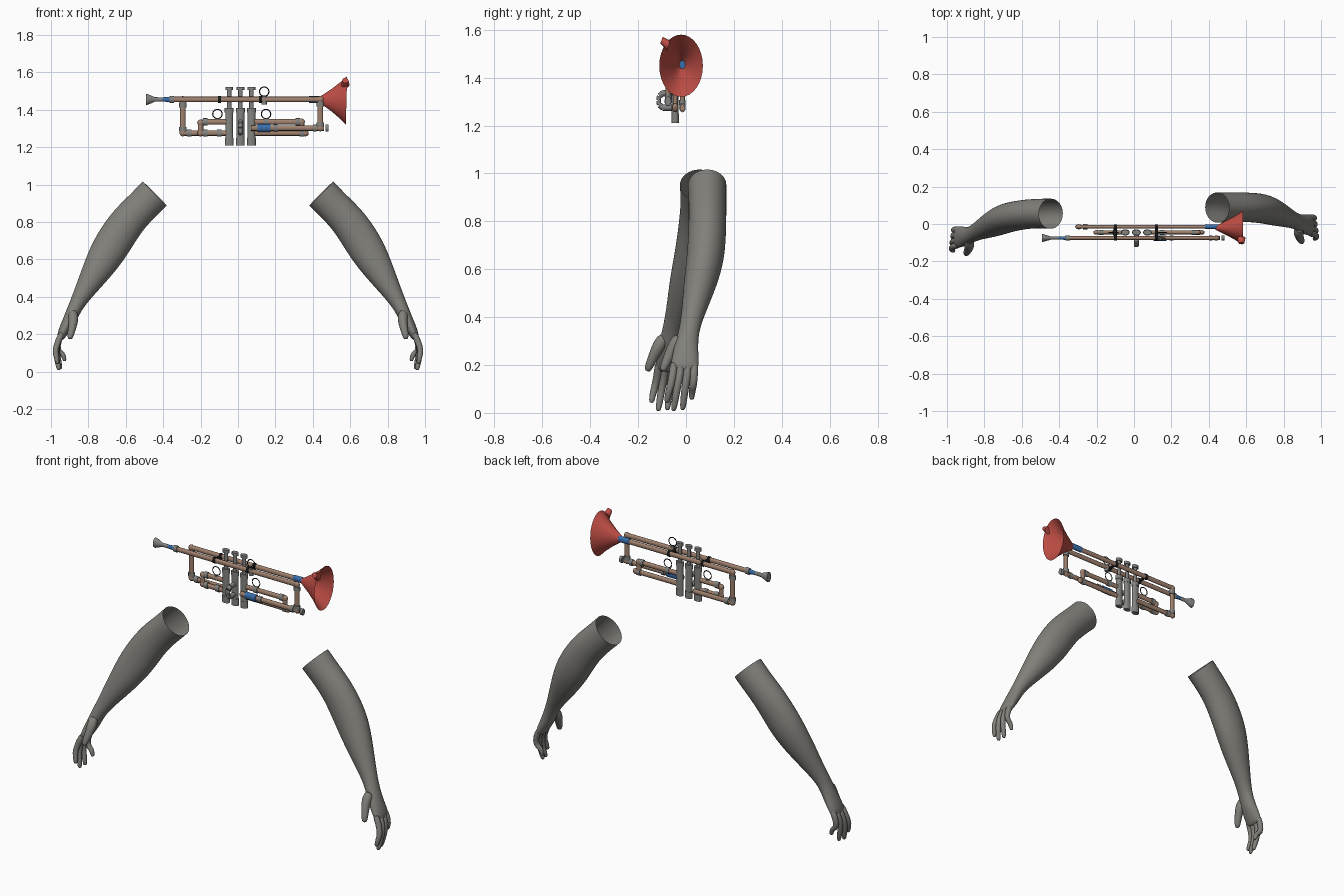
import bpy, bmesh, math
from mathutils import Vector as V

if "Cube" in bpy.data.objects:
    bpy.data.objects.remove(bpy.data.objects["Cube"])


def mat(name, rgb):
    m = bpy.data.materials.new(name)
    m.diffuse_color = (*rgb, 1)
    m.use_nodes = True
    m.node_tree.nodes["Principled BSDF"].inputs["Base Color"].default_value = m.diffuse_color
    return m


SKIN = mat("grey_skin", (0.22, 0.215, 0.195))
BRASS = mat("tan_brass", (0.36, 0.225, 0.16))
STEEL = mat("grey_metal", (0.23, 0.23, 0.22))
RED = mat("red_bell", (0.52, 0.075, 0.06))
BLUE = mat("blue_sleeve", (0.04, 0.16, 0.42))
BLACK = mat("black_clamp", (0.01, 0.01, 0.01))


def loft(name, secs, m, sides=12, cap0=True, cap1=True, sub=0, squash=False, loop=False):
    """Skin rings along a path; each section is (centre, radius across, radius along y)."""
    bm = bmesh.new()
    pts = [V(s[0]) for s in secs]
    n = len(pts)
    rings = []
    for i, (c, ra, rb) in enumerate(secs):
        if loop:
            t = pts[(i + 1) % n] - pts[i - 1]
        else:
            t = pts[min(i + 1, n - 1)] - pts[max(i - 1, 0)]
        t.normalize()
        up = V((0, 1, 0)) if abs(t.y) < 0.9 else V((1, 0, 0))
        a = up.cross(t).normalized()
        b = t.cross(a)
        ring = []
        for k in range(sides):
            w = math.tau * k / sides
            p = pts[i] + a * ra * math.cos(w) + b * rb * math.sin(w)
            if squash:
                p.y = -0.045 + 0.7 * p.y
            ring.append(bm.verts.new(p))
        rings.append(ring)
    for i in range(n if loop else n - 1):
        r, q = rings[i], rings[(i + 1) % n]
        for k in range(sides):
            j = (k + 1) % sides
            bm.faces.new((r[k], r[j], q[j], q[k]))
    if not loop:
        if cap0:
            bm.faces.new(rings[0][::-1])
        if cap1:
            bm.faces.new(rings[-1])
    me = bpy.data.meshes.new(name)
    bm.to_mesh(me)
    bm.free()
    me.materials.append(m)
    ob = bpy.data.objects.new(name, me)
    bpy.context.collection.objects.link(ob)
    if sub:
        ob.modifiers.new("smooth", "SUBSURF").levels = sub
        ob.modifiers["smooth"].render_levels = sub
    bpy.context.view_layer.objects.active = ob
    bpy.ops.object.select_all(action="DESELECT")
    ob.select_set(True)
    bpy.ops.object.shade_smooth_by_angle(angle=math.radians(80 if sub else 40))
    return ob


def rod(name, a, b, r, m, r2=None):
    r2 = r if r2 is None else r2
    return loft(name, [(a, r, r), (b, r2, r2)], m, 16, squash=True)


# ---------- arms: x, z, radius across, radius in y, y centre right, y centre left
ARM = [(.445, .952, .094, .083, .088, .055), (.52, .877, .092, .081, .09, .057),
       (.60, .795, .098, .081, .09, .05), (.685, .66, .103, .082, .085, .033),
       (.752, .545, .083, .072, .06, 0), (.828, .42, .052, .05, .03, -.035),
       (.872, .342, .038, .042, .012, -.058), (.903, .27, .036, .052, 0, -.066),
       (.94, .205, .027, .061, -.005, -.07), (.952, .17, .018, .054, -.006, -.07)]
# knuckle y, tip y, tip x, tip z
FINGERS = [(-.044, -.074, .965, .042), (-.015, -.046, .958, .008),
           (.014, -.008, .95, .012), (.041, .03, .927, .055)]

for s, side in ((1, "right"), (-1, "left")):
    yc = [row[4] if s > 0 else row[5] for row in ARM]
    loft(side + "_arm", [((s * x, y, z), ra, rb) for (x, z, ra, rb, _, _), y in zip(ARM, yc)],
         SKIN, 14, cap0=False, sub=2)
    h = yc[-1]
    for i, (ky, ty, tx, tz) in enumerate(FINGERS):
        path = [(.935, ky, .215, .018), (.962, ky * .9 + ty * .1, .165, .018),
                (.979 - .004 * i, (ky + ty) / 2, .11, .0165),
                (tx + .007, ky * .2 + ty * .8, tz + .04, .015),
                (tx, ty, tz + .006, .012), (tx - .001, ty, tz, .006)]
        loft(f"{side}_finger_{i + 1}", [((s * x, h + y, z), r, r) for x, y, z, r in path],
             SKIN, 10, sub=1)
    thumb = [(.885, -.015, .325, .026), (.878, -.042, .285, .03), (.885, -.064, .24, .023),
             (.893, -.08, .205, .02), (.898, -.09, .18, .015), (.899, -.092, .174, .007)]
    loft(side + "_thumb", [((s * x, h + y, z), r, r) for x, y, z, r in thumb], SKIN, 10, sub=1)

# ---------- trumpet pipes (y here is squashed about the valve line)
F, B = -.043, .043
Z1, Z2, Z3, Z4 = 1.455, 1.302, 1.335, 1.275
R = .0145
PIPES = [("lead_pipe", (-.36, F, Z1), (.44, F, Z1)), ("bell_pipe", (-.295, B, Z1), (.385, B, Z1)),
         ("rear_bow", (-.295, B, Z1), (-.295, B, Z4)), ("lower_pipe", (-.295, B, Z4), (-.04, B, Z4)),
         ("front_bow", (.44, F, Z1), (.44, F, Z2)), ("tuning_pipe", (.07, F, Z2), (.46, F, Z2)),
         ("first_slide_top", (-.19, 0, Z3), (-.045, 0, Z3)),
         ("first_slide_low", (-.20, 0, Z4), (-.045, 0, Z4)),
         ("first_slide_bow", (-.20, 0, Z3 - .01), (-.20, 0, Z4)),
         ("third_slide_top", (.07, 0, Z3), (.34, 0, Z3)),
         ("third_slide_low", (.07, 0, Z4), (.36, 0, Z4)),
         ("third_slide_bow", (.34, 0, Z3), (.34, 0, Z4))]
for name, a, b in PIPES:
    rod(name, a, b, R, BRASS)

# joint collars: centre, axis, half length
COLLARS = [((-.355, F, Z1), "x", .012), ((-.295, B, 1.425), "z", .013), ((-.295, B, 1.295), "z", .012),
           ((-.26, B, Z4), "x", .012), ((-.175, 0, Z3), "x", .012), ((-.175, 0, Z4), "x", .012),
           ((.44, F, 1.43), "z", .012), ((.44, F, 1.32), "z", .012), ((.41, F, Z2), "x", .01),
           ((.475, F, Z2), "x", .008), ((.32, 0, Z3), "x", .012), ((.34, 0, Z4), "x", .012),
           ((.15, 0, Z3), "x", .012), ((-.10, 0, Z4), "x", .012), ((.20, F, Z2), "x", .01)]
for c, ax, d in COLLARS:
    dv = V((d, 0, 0)) if ax == "x" else V((0, 0, d))
    rod("joint_collar", V(c) - dv, V(c) + dv, .0195, STEEL)

# rounded elbows
for c in [(-.295, B, Z1), (-.295, B, Z4), (.44, F, Z1), (.44, F, Z2), (-.20, 0, Z3 - .005),
          (-.20, 0, Z4), (.34, 0, Z3), (.36, 0, Z4)]:
    secs = []
    for k in range(7):
        t = math.pi * (k / 6 - .5)
        r = max(.018 * math.cos(t), .001)
        secs.append(((c[0], c[1], c[2] + .018 * math.sin(t)), r, r))
    loft("elbow", secs, BRASS, 12, squash=True)

# mouthpiece
loft("mouthpiece", [((x, F, Z1), r, r) for x, r in
     ((-.47, .012), (-.489, .024), (-.493, .029), (-.485, .029), (-.465, .021),
      (-.445, .012), (-.40, .011))], STEEL, 16, squash=True)
rod("mouthpiece_sleeve", (-.405, F, Z1), (-.365, F, Z1), .011, BLUE, .014)

# bell
rod("bell_sleeve", (.38, B, Z1), (.448, B, Z1), .018, BLUE)
loft("bell", [((x, .035, z), r, r) for x, z, r in
     ((.435, 1.454, .015), (.46, 1.453, .032), (.50, 1.452, .06), (.545, 1.451, .096),
      (.58, 1.45, .13))], RED, 32, cap1=False, squash=True)
rod("bell_rim_tab", (.574, -.04, 1.535), (.574, -.082, 1.557), .022, RED, .016)
rod("tuning_sleeve", (.105, F, Z2), (.175, F, Z2), .021, BLUE)

# valves
for i, x in enumerate((-.047, .013, .072)):
    loft(f"valve_{i + 1}", [((x, 0, z), r, r) for z, r in
         ((1.21, .023), (1.25, .023), (1.25, .021), (1.385, .021), (1.385, .024),
          (1.41, .024), (1.41, .012), (1.505, .012), (1.505, .021), (1.522, .021))],
         STEEL, 16, squash=True)

# short loop on the middle valve
loop = [(.013, 0, Z3), (.013, -.075, Z3), (.013, -.096, Z3 - .012), (.013, -.1, Z3 - .03),
        (.013, -.096, Z4 + .012), (.013, -.075, Z4), (.013, 0, Z4)]
for a, b in zip(loop, loop[1:]):
    rod("second_slide", a, b, .0135, STEEL)

# clamps joining the two long pipes
for x in (-.1, .12):
    rod("clamp_bar", (x, F, Z1), (x, B, Z1), .009, BLACK)
    for y in (F, B):
        rod("clamp_band", (x - .008, y, Z1), (x + .008, y, Z1), .0185, BLACK)

# finger rings with small feet
for x, z, y in ((.14, 1.497, F), (-.11, 1.377, 0), (.15, 1.377, 0)):
    secs = []
    for k in range(24):
        t = math.tau * k / 24
        secs.append(((x + .025 * math.cos(t), y, z + .025 * math.sin(t)), .003, .003))
    loft("finger_ring", secs, BLACK, 6, squash=True, loop=True)
    rod("ring_foot", (x, y, z - .068 if y else z - .04), (x, y, z - .025), .014 if y else .01, STEEL)
